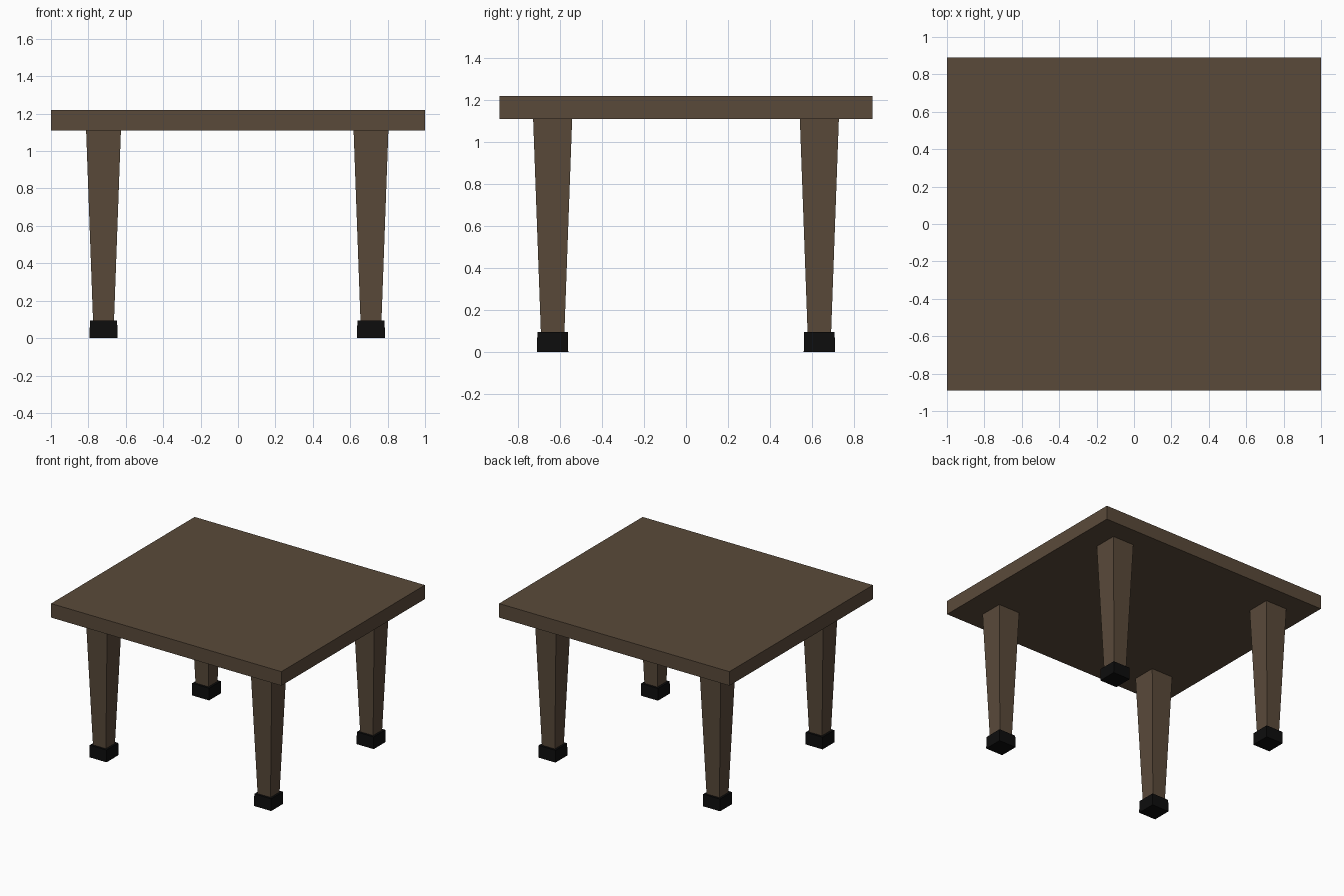
import bpy, bmesh

if "Cube" in bpy.data.objects:
    bpy.data.objects.remove(bpy.data.objects["Cube"])


def make_material(name, rgb):
    m = bpy.data.materials.new(name)
    m.diffuse_color = (*rgb, 1.0)
    m.use_nodes = True
    m.node_tree.nodes["Principled BSDF"].inputs["Base Color"].default_value = m.diffuse_color
    return m


WOOD = make_material("dark brown wood", (0.102, 0.0685, 0.0423))
RUBBER = make_material("black rubber", (0.004, 0.004, 0.004))


def block(name, x, y, z0, z1, bottom, top, mat):
    """Four-sided block with separate bottom and top sizes (x, y)."""
    bm = bmesh.new()
    bmesh.ops.create_cube(bm, size=1.0)
    for v in bm.verts:
        sx, sy = top if v.co.z > 0 else bottom
        v.co = (v.co.x * sx, v.co.y * sy, z1 if v.co.z > 0 else z0)
    mesh = bpy.data.meshes.new(name)
    bm.to_mesh(mesh)
    bm.free()
    mesh.materials.append(mat)
    obj = bpy.data.objects.new(name, mesh)
    obj.location = (x, y, 0)
    bpy.context.collection.objects.link(obj)
    return obj


# Table top
block("table_top", 0, 0, 1.11, 1.22, (2.0, 1.78), (2.0, 1.78), WOOD)

# Tapered legs, each standing in a square foot cap
for side, x in (("left", -0.719), ("right", 0.711)):
    for end, y in (("front", -0.636), ("back", 0.636)):
        block(f"{end}_{side}_leg", x, y, 0.09, 1.11,
              (0.112, 0.112), (0.186, 0.186), WOOD)
        block(f"{end}_{side}_foot_cap", x, y, 0.0, 0.095,
              (0.149, 0.149), (0.146, 0.146), RUBBER)
